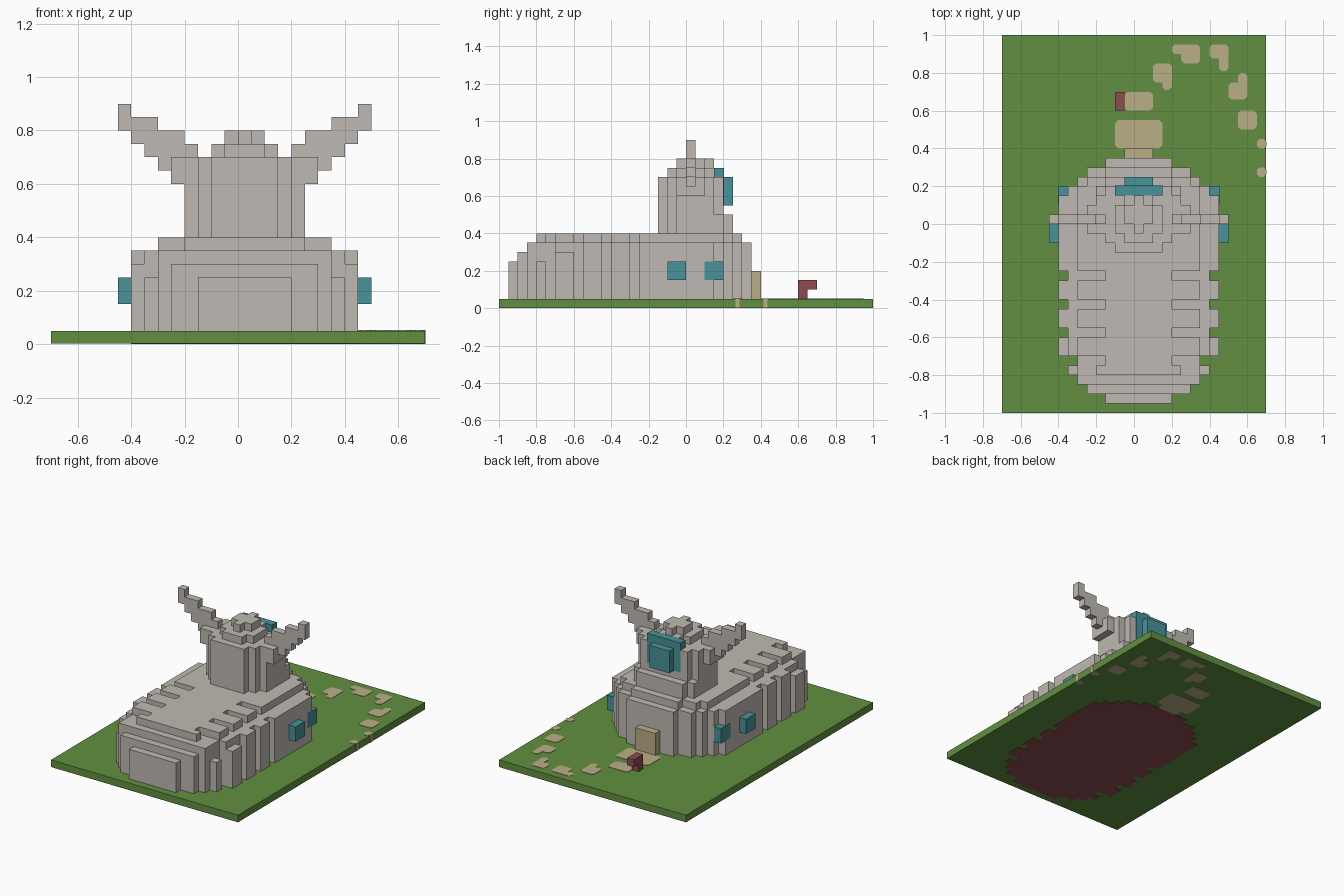
import bpy, bmesh

U = 0.05          # size of one block
CX = 0.5          # symmetry axis of the building, in blocks

if "Cube" in bpy.data.objects:
    bpy.data.objects.remove(bpy.data.objects["Cube"])


def material(name, rgb):
    m = bpy.data.materials.new(name)
    m.use_nodes = True
    m.diffuse_color = (*rgb, 1)
    m.node_tree.nodes["Principled BSDF"].inputs["Base Color"].default_value = (*rgb, 1)
    return m


STONE = material("pale stone", (0.52, 0.485, 0.445))
GLASS = material("teal glass", (0.065, 0.29, 0.315))
SAND = material("sand", (0.49, 0.43, 0.24))
GRASS = material("grass green", (0.12, 0.275, 0.052))
RED = material("dark red", (0.27, 0.07, 0.08))


def finish(name, bm, mat):
    bmesh.ops.recalc_face_normals(bm, faces=bm.faces)
    bmesh.ops.scale(bm, vec=(U, U, U), verts=bm.verts)
    me = bpy.data.meshes.new(name)
    bm.to_mesh(me)
    bm.free()
    me.materials.append(mat)
    ob = bpy.data.objects.new(name, me)
    bpy.context.collection.objects.link(ob)
    return ob


def add_prism(bm, outline, z0, z1):
    face = bm.faces.new([bm.verts.new((x, y, z0)) for x, y in outline])
    new = bmesh.ops.extrude_face_region(bm, geom=[face])["geom"]
    # the starting face stays as the floor
    for v in new:
        if isinstance(v, bmesh.types.BMVert):
            v.co.z = z1


def boxes(name, mat, *items):
    """Boxes given as x0, x1, y0, y1, z0, z1 in blocks."""
    bm = bmesh.new()
    for x0, x1, y0, y1, z0, z1 in items:
        add_prism(bm, [(x0, y0), (x1, y0), (x1, y1), (x0, y1)], z0, z1)
    return finish(name, bm, mat)


def stepped(name, mat, start, rows, z0, z1):
    """Symmetric stepped outline; rows are (depth, half width) from back to front."""
    right, y = [], start
    for depth, half in rows:
        right += [(half, y), (half, y + depth)]
        y += depth
    outline = [(CX + h, v) for h, v in right] + [(CX - h, v) for h, v in reversed(right)]
    bm = bmesh.new()
    add_prism(bm, outline, z0, z1)
    return finish(name, bm, mat)


def mirrored(x0, x1, *rest):
    """A box and its twin on the other side of the building."""
    return (x0, x1, *rest), (2 * CX - x1, 2 * CX - x0, *rest)


# lawn slab
boxes("lawn", GRASS, (-14, 14, -20, 20, 0.04, 1))

# hall with ribbed flanks and rounded ends
NOSE = [(1, 7.5), (1, 6.5), (1, 5.5), (1, 3.5)]
RIBS = [(2, 8.5), (1, 7.5)] * 3
HALL = RIBS + [(8, 8.5)] + NOSE
TAIL = [(1, 3.5), (1, 5.5), (1, 6.5)]
LOWER = TAIL + [(1, 7.5), (1, 6.5)] + HALL
stepped("hall_floor", RED, -19, LOWER, 0, 0.1)
stepped("hall_lower", STONE, -19, LOWER, 1, 5)
stepped("hall_upper", STONE, -18, TAIL[1:] + [(2, 6.5)] + HALL, 5, 6)
stepped("hall_eaves", STONE, -17, TAIL[2:] + [(2, 6.5), (2, 7.5)] + HALL[1:], 6, 7)
stepped("hall_roof", STONE, -16,
        [(1, 4.5), (1, 3.5)] + [(2, 6.5), (1, 3.5)] * 3 + [(8, 6.5), (1, 6.5), (1, 5.5), (1, 3.5)],
        7, 8)

# round tower and its stepped cap
stepped("tower", STONE, -3, [(1, 2.5), (1, 3.5), (4, 4.5), (1, 3.5)], 8, 14)
stepped("tower_step", STONE, 3, [(1, 4.5), (1, 3.5)], 8, 10)
stepped("tower_cap", STONE, -2, [(1, 1.5), (3, 2.5), (1, 1.5)], 14, 15)
stepped("tower_tip", STONE, -1, [(1, 0.5), (2, 1.5), (1, 0.5)], 15, 16)
boxes("horn_base", STONE, (-5, 6, -1, 2, 12, 14))

# stair-stepped horns: one column per block outward
columns = [(12, 15), (12, 16), (13, 16), (14, 17), (15, 17), (16, 18)]
horn = []
for i, (low, high) in enumerate(columns):
    horn += mirrored(4 + i, 5 + i, 0, 1, low, high)
boxes("horns", STONE, *horn)

# windows
boxes("tower_window", GLASS, (-1, 2, 4, 5, 11, 14), (-2, 3, 3, 4.05, 11, 15))
boxes("side_windows", GLASS,
      *mirrored(9, 10, -2, 0, 3, 5), *mirrored(8, 9.04, 2, 4, 3, 5))

# door and letter box
boxes("door", SAND, (-1, 2, 7, 8, 1, 4))
boxes("letter_box", RED, (-2, -1, 12, 13, 1, 3), (-2, -1, 13, 14, 2, 3))

# path stones with clipped corners, set through the lawn
STONES = [(-2, 3, 8, 11), (-1, 2, 7, 8.3), (-1, 2, 12, 14), (2, 4, 15, 17), (3, 4, 14.2, 16),
          (4, 7, 18, 19), (5, 7, 17, 19), (8, 10, 17.5, 19), (9, 10, 16.2, 18),
          (10, 12, 13.2, 15), (11, 12, 13.2, 16), (11, 13, 10, 12),
          (13, 14.03, 8, 9), (13, 14.03, 5, 6)]
bm = bmesh.new()
c = 0.3
for x0, x1, y0, y1 in STONES:
    add_prism(bm, [(x0 + c, y0), (x1 - c, y0), (x1, y0 + c), (x1, y1 - c),
                   (x1 - c, y1), (x0 + c, y1), (x0, y1 - c), (x0, y0 + c)], 0, 1.05)
finish("path_stones", bm, SAND)
